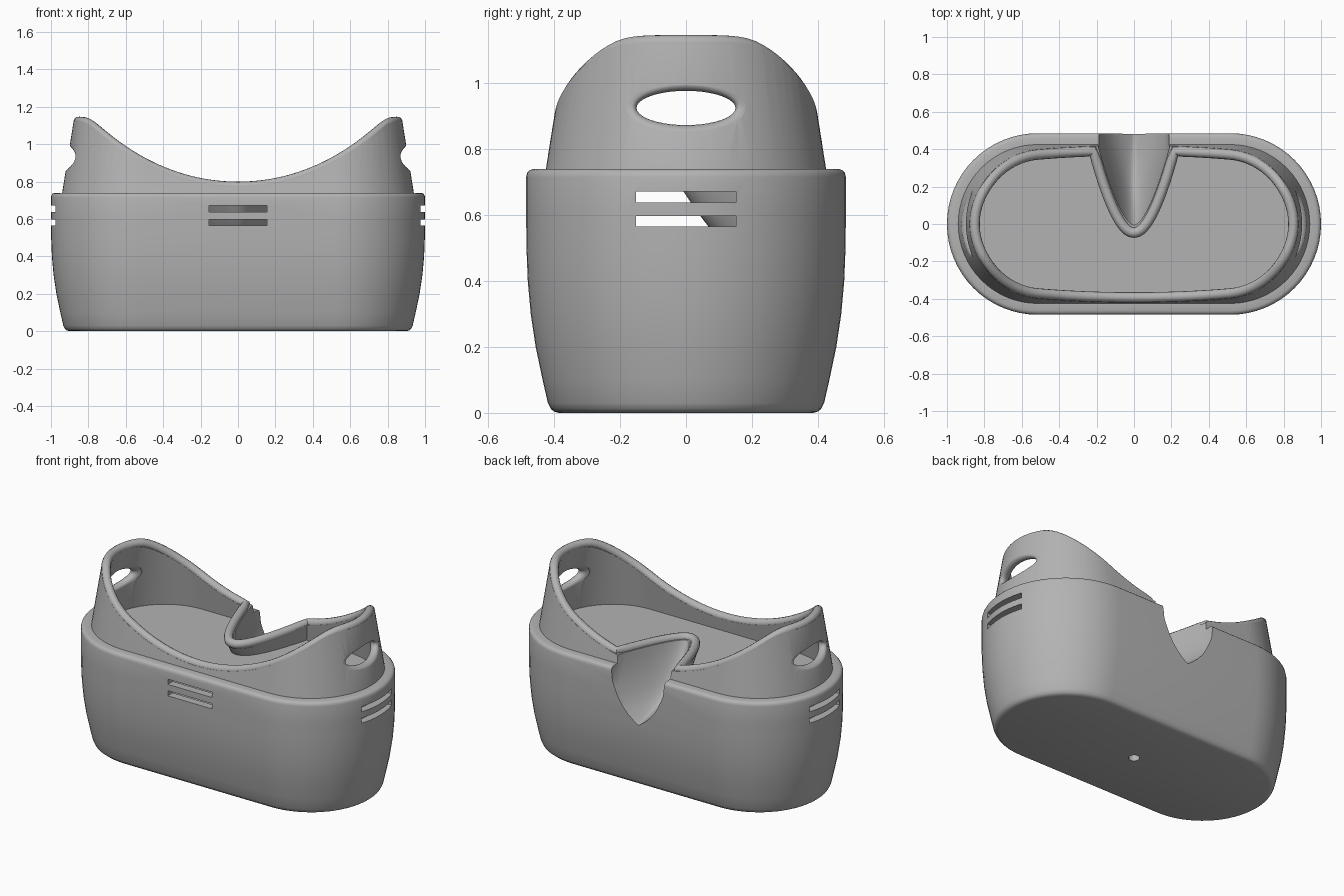
import bpy, bmesh
from math import sin, cos, pi, sqrt, copysign

if "Cube" in bpy.data.objects:
    bpy.data.objects.remove(bpy.data.objects["Cube"], do_unlink=True)

HALF = 0.515      # half length of the straight sides
WALL = 0.055      # wall thickness
TUBE = WALL / 2   # radius of the rounded rim

grey = bpy.data.materials.new("plain_grey")
grey.use_nodes = True
grey.diffuse_color = (0.45, 0.45, 0.45, 1)
grey.node_tree.nodes["Principled BSDF"].inputs["Base Color"].default_value = (0.45, 0.45, 0.45, 1)


def loft(name, rings):
    """Closed solid through rings of equal point count."""
    bm = bmesh.new()
    loops = [[bm.verts.new(p) for p in ring] for ring in rings]
    n = len(loops[0])
    for a, b in zip(loops, loops[1:]):
        for i in range(n):
            j = (i + 1) % n
            bm.faces.new((a[i], a[j], b[j], b[i]))
    bm.faces.new(loops[0])
    bm.faces.new(loops[-1])
    bmesh.ops.recalc_face_normals(bm, faces=bm.faces)
    mesh = bpy.data.meshes.new(name)
    bm.to_mesh(mesh)
    bm.free()
    mesh.materials.append(grey)
    obj = bpy.data.objects.new(name, mesh)
    bpy.context.collection.objects.link(obj)
    return obj


def box(name, x, y, z):
    """Box from three (low, high) ranges."""
    return loft(name, [[(x[0], y[0], h), (x[1], y[0], h), (x[1], y[1], h), (x[0], y[1], h)] for h in z])


def cut_away(target, cutter):
    """Subtract the cutter and discard it."""
    mod = target.modifiers.new("cut", "BOOLEAN")
    mod.operation = "DIFFERENCE"
    mod.solver = "EXACT"
    mod.object = cutter
    bpy.context.view_layer.objects.active = target
    bpy.ops.object.modifier_apply(modifier=mod.name)
    bpy.data.objects.remove(cutter, do_unlink=True)


def stadium(r, z, n=32):
    pts = []
    for side, start in ((1, -pi / 2), (-1, pi / 2)):
        for i in range(n + 1):
            a = start + pi * i / n
            pts.append((side * HALF + r * cos(a), r * sin(a), z))
    return pts


def collar_radius(z):
    return 0.425 - 0.16 * (z - 0.74)


def rim_height(x):
    """Saddle curve of the upper edge, levelling off at both ends."""
    a, b = 0.8 + 0.48 * x ** 2 + 0.1 * x ** 4, 1.15
    return (a + b - sqrt((a - b) ** 2 + 0.0006)) / 2


def spout_section(z, apex, width, offset, end=0.7, n=14):
    """Rounded V in plan, widening to the back, moved outward by offset."""
    base = [(0.19 * width, end)]
    for i in range(n, -n - 1, -1):
        t = i / n
        base.append((0.19 * width * copysign(abs(t) ** 1.2, t), apex + 0.42 * t * t))
    base.append((-0.19 * width, end))
    pts = []
    for i, (x, y) in enumerate(base):
        p, q = base[max(i - 1, 0)], base[min(i + 1, len(base) - 1)]
        dx, dy = q[0] - p[0], q[1] - p[1]
        length = sqrt(dx * dx + dy * dy)
        pts.append((x - dy / length * offset, y + dx / length * offset, z))
    return pts


# spout levels: height, apex depth, width factor
SPOUT = [(0.40, 0.58, 0.15), (0.425, 0.44, 0.3), (0.445, 0.36, 0.45), (0.475, 0.27, 0.6),
         (0.515, 0.19, 0.72), (0.565, 0.13, 0.82), (0.62, 0.085, 0.9), (0.67, 0.05, 0.95),
         (0.73, 0.013, 0.98), (0.8, -0.02, 1), (1.3, -0.02, 1)]


def spout_solid(name, offset):
    drop = 0.05 if offset else 0
    return loft(name, [spout_section(z - drop * (1 - w), y, w, offset, 1.3) for z, y, w in SPOUT])


# outer shell with shoulder and tapered collar
BODY = [(0, 0.385), (0.004, 0.4), (0.012, 0.41), (0.03, 0.419), (0.1, 0.435), (0.2, 0.456),
        (0.3, 0.471), (0.4, 0.48), (0.5, 0.484), (0.6, 0.485), (0.715, 0.485), (0.728, 0.482),
        (0.736, 0.475), (0.74, 0.463)]
profile = BODY + [(0.74, collar_radius(0.74)), (1.25, collar_radius(1.25))]
body = loft("body_shell", [stadium(r, z) for z, r in profile])

# upper basin and closed chamber beneath the floor, both leaving the spout wall standing
basin = loft("basin", [stadium(collar_radius(z) - WALL, z) for z in (0.69, 1.35)])
chamber_rings = [(0.05, 0.37)] + [(z, r - 0.05) for z, r in BODY if 0.05 < z < 0.65] + [(0.675, 0.435)]
chamber = loft("chamber", [stadium(r, z) for z, r in chamber_rings])
for cavity in (basin, chamber):
    cut_away(cavity, spout_solid("spout_wall", WALL))
    cut_away(body, cavity)

# pouring groove
cut_away(body, spout_solid("spout_groove", 0))

# saddle-shaped top
steps = [-1.1 + 2.2 * i / 80 for i in range(81)]
outline = [(x, rim_height(x) - TUBE) for x in steps] + [(1.1, 1.5), (-1.1, 1.5)]
cut_away(body, loft("top_cut", [[(x, y, z) for x, z in outline] for y in (-0.7, 0.7)]))

# vent slots at the front and at both ends
for low, high in ((0.565, 0.598), (0.638, 0.671)):
    cut_away(body, box("slot", (-0.155, 0.155), (-0.6, -0.4), (low, high)))
    for x in ((0.85, 1.1), (-1.1, -0.85)):
        cut_away(body, box("slot", x, (-0.152, 0.152), (low, high)))


def handle_ring(side, d, n=40):
    """Ellipse following the curved wall, flared away from its middle."""
    f = 0.03
    flare = f * (1 - sqrt(max(0, 1 - (d / f) ** 2)))
    pts = []
    for i in range(n):
        a = 2 * pi * i / n
        y, z = (0.15 + flare) * cos(a), 0.925 + (0.052 + flare) * sin(a)
        r = collar_radius(z) - TUBE
        pts.append((side * (HALF + sqrt(r * r - y * y) + d), y, z))
    return pts


# handle openings
DEPTHS = (-0.12, -0.03, -0.027, -0.022, -0.012, 0, 0.012, 0.022, 0.027, 0.03, 0.12)
for side in (1, -1):
    cut_away(body, loft("handle_hole", [handle_ring(side, d) for d in DEPTHS]))

# drain hole
circle = [(0.033 * cos(pi * i / 12), 0.033 * sin(pi * i / 12)) for i in range(24)]
cut_away(body, loft("drain", [[(x, y, z) for x, y in circle] for z in (-0.1, 0.1)]))

# rounded rim: around the collar, then along the spout
spine = [(0.22 + (HALF - 0.22) * i / 8, pi / 2) for i in range(8)]
spine += [(HALF, pi / 2 - pi * i / 40) for i in range(41)]
spine += [(HALF - 2 * HALF * i / 24, -pi / 2) for i in range(1, 24)]
spine += [(-HALF, -pi / 2 - pi * i / 40) for i in range(41)]
spine += [(-HALF + (HALF - 0.22) * i / 8, pi / 2) for i in range(1, 9)]
path = []
for centre, angle in spine:
    z = 0.9
    for _ in range(8):
        r = collar_radius(z) - TUBE
        x = centre + r * cos(angle)
        z = rim_height(x) - TUBE
    path.append((x, r * sin(angle), z))
lip = [p for p in spout_section(0, -0.02, 1, TUBE) if p[1] < 0.37]
path += [(x, y, rim_height(x) - TUBE) for x, y, _ in reversed(lip)]

curve = bpy.data.curves.new("rounded_rim", "CURVE")
curve.dimensions = "3D"
curve.bevel_depth = TUBE
curve.bevel_resolution = 4
spline = curve.splines.new("POLY")
spline.points.add(len(path) - 1)
for point, co in zip(spline.points, path):
    point.co = (*co, 1)
spline.use_cyclic_u = True
curve.materials.append(grey)
rim = bpy.data.objects.new("rounded_rim", curve)
bpy.context.collection.objects.link(rim)

# smooth shading with crisp edges
bpy.ops.object.select_all(action="DESELECT")
for obj in (body, rim):
    obj.select_set(True)
bpy.context.view_layer.objects.active = rim
bpy.ops.object.convert(target="MESH")
for obj in (body, rim):
    obj.select_set(True)
bpy.context.view_layer.objects.active = body
bpy.ops.object.shade_smooth_by_angle(angle=0.6)
